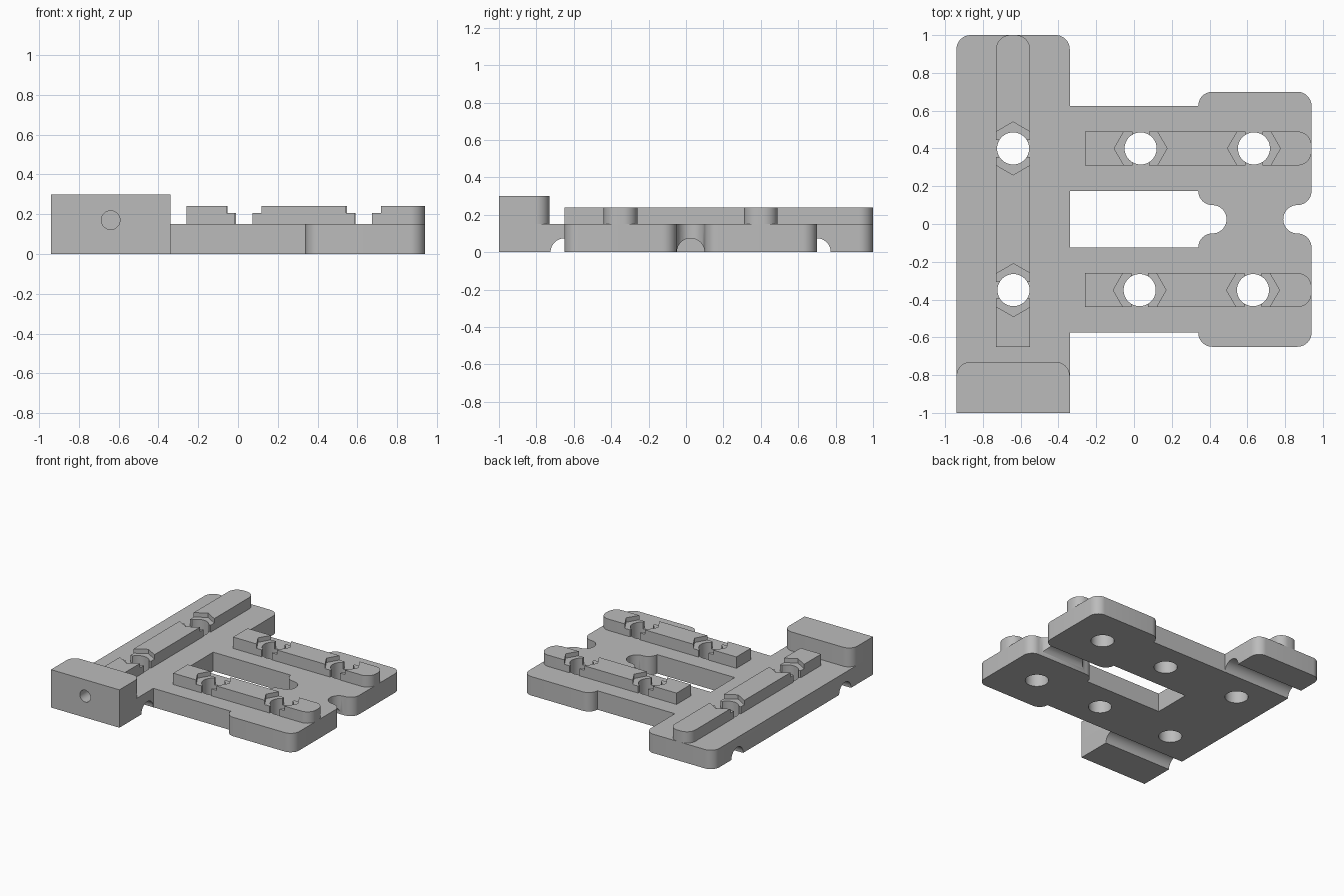
import bpy, bmesh
from math import pi, radians
from mathutils import Vector

cube = bpy.data.objects.get("Cube")
if cube:
    bpy.data.objects.remove(cube, do_unlink=True)

R = 0.075        # shared corner radius
PLATE = 0.15     # plate thickness
RAIL_TOP = 0.24
POCKET = 0.205   # floor of the hexagonal nut pockets

grey = bpy.data.materials.new("plain grey")
grey.use_nodes = True
grey.diffuse_color = (0.5, 0.5, 0.5, 1)
grey.node_tree.nodes["Principled BSDF"].inputs["Base Color"].default_value = (0.5, 0.5, 0.5, 1)


def rounded(corners, steps=10):
    """Turn right-angled corners (x, y, radius) into a filleted outline."""
    out = []
    for i, (x, y, r) in enumerate(corners):
        p = Vector((x, y))
        if not r:
            out.append(p)
            continue
        a = (Vector(corners[i - 1][:2]) - p).normalized() * r
        b = (Vector(corners[(i + 1) % len(corners)][:2]) - p).normalized() * r
        for k in range(steps + 1):
            t = pi / 2 * k / steps
            c, s = Vector((t, 0)).x, 0
            from_a, from_b = _cos(t), _sin(t)
            out.append(p + a + b - b * from_a - a * from_b)
    clean = []
    for p in out:
        if not clean or (p - clean[-1]).length > 0.001:
            clean.append(p)
    if (clean[0] - clean[-1]).length < 0.001:
        clean.pop()
    return clean


def _cos(t):
    return Vector((1, 0)).dot(_unit(t))


def _sin(t):
    return Vector((0, 1)).dot(_unit(t))


def _unit(t):
    from mathutils import Matrix
    return Matrix.Rotation(t, 2) @ Vector((1, 0))


def prism(name, corners, z0, z1):
    """Extrude a filleted outline between two heights."""
    bm = bmesh.new()
    face = bm.faces.new([bm.verts.new((p.x, p.y, z0)) for p in rounded(corners)])
    top = bmesh.ops.extrude_face_region(bm, geom=[face])["geom"]
    bmesh.ops.translate(bm, vec=(0, 0, z1 - z0),
                        verts=[v for v in top if isinstance(v, bmesh.types.BMVert)])
    bmesh.ops.recalc_face_normals(bm, faces=bm.faces)
    mesh = bpy.data.meshes.new(name)
    bm.to_mesh(mesh)
    bm.free()
    mesh.materials.append(grey)
    obj = bpy.data.objects.new(name, mesh)
    bpy.context.collection.objects.link(obj)
    return obj


def box(x0, x1, y0, y1, z0, z1):
    return prism("cutter", [(x0, y0, 0), (x1, y0, 0), (x1, y1, 0), (x0, y1, 0)], z0, z1)


def cylinder(center, radius, length, rotation=(0, 0, 0), sides=48):
    bpy.ops.mesh.primitive_cylinder_add(vertices=sides, radius=radius, depth=length,
                                        location=center, rotation=rotation)
    obj = bpy.context.object
    obj.data.materials.append(grey)
    return obj


def cut(target, cutter):
    """Subtract the cutter from the target and discard it."""
    cutter.hide_render = True
    mod = target.modifiers.new("cut", "BOOLEAN")
    mod.operation, mod.solver, mod.object = "DIFFERENCE", "EXACT", cutter
    bpy.context.view_layer.objects.active = target
    bpy.ops.object.modifier_apply(modifier=mod.name)
    bpy.data.objects.remove(cutter, do_unlink=True)


# Base plate: long bar, two arms and a pair of end pads joined by a bridge
plate = prism("base_plate", [
    (-0.94, -1, 0), (-0.34, -1, 0), (-0.34, -0.575, 0), (0.34, -0.575, 0),
    (0.34, -0.65, R), (0.94, -0.65, R), (0.94, -0.05, R), (0.79, -0.05, R),
    (0.79, 0.1, R), (0.94, 0.1, R), (0.94, 0.7, R), (0.34, 0.7, R),
    (0.34, 0.625, 0), (-0.34, 0.625, 0), (-0.34, 1, R), (-0.94, 1, R)], 0, PLATE)

# Window between the arms
cut(plate, prism("cutter", [
    (-0.34, -0.125, 0), (0.34, -0.125, 0), (0.34, -0.05, R), (0.49, -0.05, R),
    (0.49, 0.1, R), (0.34, 0.1, R), (0.34, 0.175, 0), (-0.34, 0.175, 0)], -0.1, 0.3))

# Half-round grooves under the bar and under the bridge
for x, y, length in ((-0.65, -0.65, 0.7), (-0.65, 0.7, 0.7), (0.64, 0.025, 0.56)):
    cut(plate, cylinder((x, y, 0), 0.074, length, (0, pi / 2, 0)))

# Raised end block with a blind hole in its front
block = prism("end_block", [(-0.94, -1, 0), (-0.34, -1, 0),
                            (-0.34, -0.73, R), (-0.94, -0.73, R)], PLATE, 0.3)
for part in (plate, block):
    cut(part, cylinder((-0.64, -1, 0.17), 0.047, 0.4, (pi / 2, 0, 0)))

# Raised rails, each rounded at its outer end
bar_rail = prism("bar_rail", [(-0.73, -0.65, 0), (-0.55, -0.65, 0),
                              (-0.55, 1, R), (-0.73, 1, R)], PLATE, RAIL_TOP)
rails = [(bar_rail, True, [(-0.64, 0.4), (-0.638, -0.35)])]
for name, y, x in (("back_arm_rail", 0.4, 0.035), ("front_arm_rail", -0.35, 0.03)):
    rail = prism(name, [(-0.26, y - 0.09, 0), (0.94, y - 0.09, R),
                        (0.94, y + 0.09, R), (-0.26, y + 0.09, 0)], PLATE, RAIL_TOP)
    rails.append((rail, False, [(x, y), (x + 0.6, y)]))

# Bolt holes, cross slots and hexagonal nut pockets
for rail, along_y, spots in rails:
    for x, y in spots:
        cut(plate, cylinder((x, y, 0.1), 0.085, 0.5))
        # a hexagon with its points along the rail
        turn = 0 if along_y else pi / 2
        cut(rail, cylinder((x, y, POCKET + 0.1), 0.14, 0.2, (0, 0, turn), 6))
        w, h = (0.2, 0.044) if along_y else (0.044, 0.2)
        cut(rail, box(x - w, x + w, y - h, y + h, 0.1, 0.3))
        cut(rail, cylinder((x, y, 0.2), 0.085, 0.4))

# Smooth the round walls while keeping the edges crisp
for obj in [plate, block] + [r[0] for r in rails]:
    bpy.ops.object.select_all(action="DESELECT")
    obj.select_set(True)
    bpy.context.view_layer.objects.active = obj
    bpy.ops.object.shade_smooth_by_angle(angle=radians(30))
